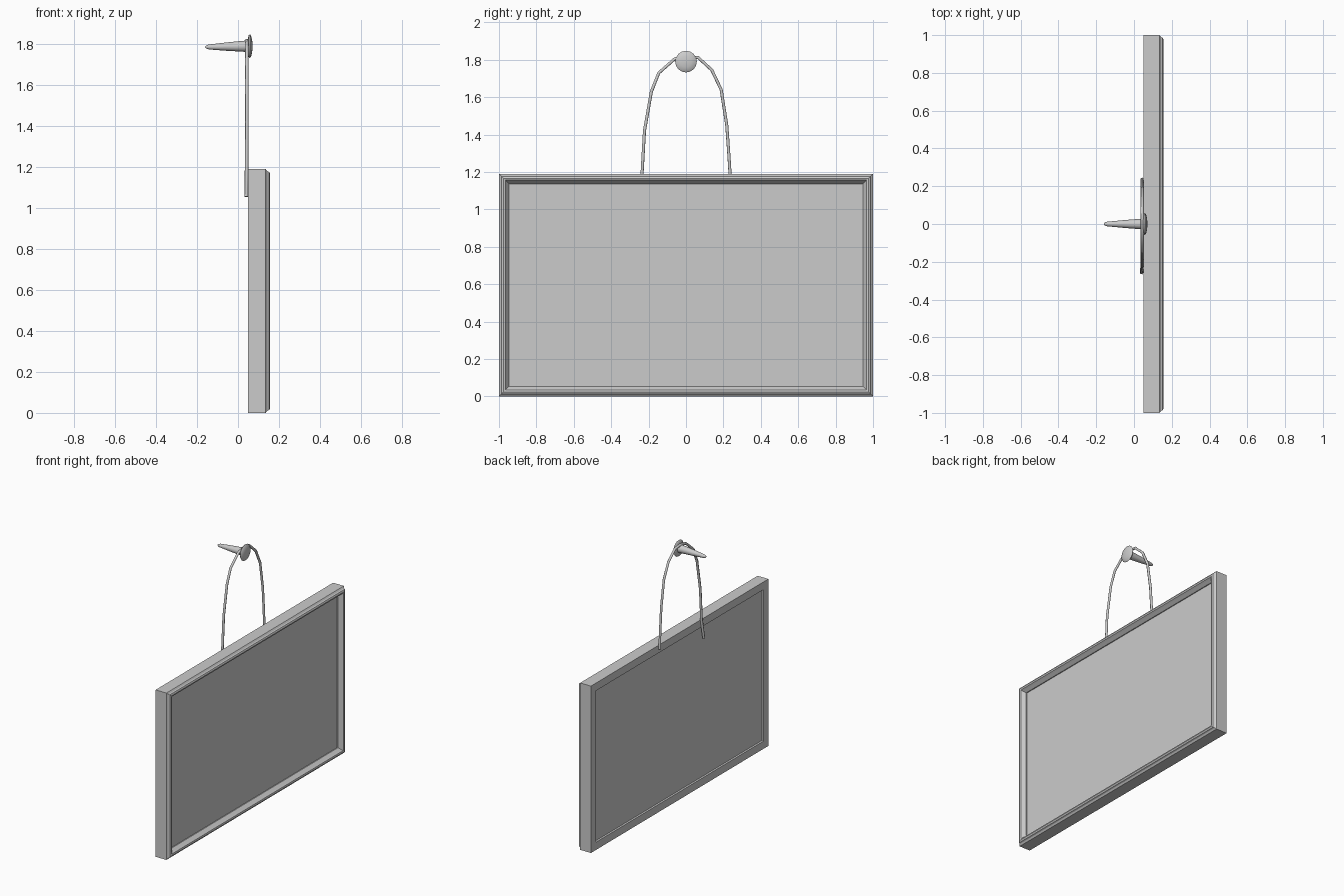
import bpy, bmesh, math
from mathutils import Vector

if "Cube" in bpy.data.objects:
    bpy.data.objects.remove(bpy.data.objects["Cube"])

WIDTH, HEIGHT = 2.0, 1.19


def finish(name, bm):
    bmesh.ops.recalc_face_normals(bm, faces=bm.faces)
    me = bpy.data.meshes.new(name)
    bm.to_mesh(me)
    bm.free()
    ob = bpy.data.objects.new(name, me)
    bpy.context.collection.objects.link(ob)
    return ob


def bridge(bm, a, b):
    n = len(a)
    for i in range(n):
        bm.faces.new((a[i], a[(i + 1) % n], b[(i + 1) % n], b[i]))


def rect(bm, inset, x):
    y, lo, hi = WIDTH / 2 - inset, inset, HEIGHT - inset
    return [bm.verts.new(c) for c in ((x, -y, lo), (x, y, lo), (x, y, hi), (x, -y, hi))]


# Mitred moulding: profile of (inset from outer edge, depth x)
profile = [(0.055, 0.05), (0.0, 0.05), (0.0, 0.135), (0.010, 0.143), (0.014, 0.152),
           (0.024, 0.157), (0.034, 0.154), (0.040, 0.145), (0.054, 0.126),
           (0.054, 0.118), (0.060, 0.065)]
bm = bmesh.new()
loops = [rect(bm, *p) for p in profile]
for a, b in zip(loops, loops[1:] + loops[:1]):
    bridge(bm, a, b)
finish("picture_frame", bm)

# Picture board held inside the moulding
bm = bmesh.new()
back, front = rect(bm, 0.052, 0.06), rect(bm, 0.052, 0.12)
bridge(bm, back, front)
bm.faces.new(back)
bm.faces.new(front)
finish("picture_panel", bm)

# Hanging wire looped over the nail
path = [(0.040, -0.258, 1.055), (0.042, -0.235, 1.19), (0.043, -0.222, 1.42),
        (0.043, -0.185, 1.63), (0.043, -0.145, 1.73), (0.043, -0.06, 1.805),
        (0.043, 0.0, 1.818), (0.043, 0.065, 1.812), (0.043, 0.138, 1.745),
        (0.043, 0.188, 1.64), (0.043, 0.218, 1.45), (0.043, 0.230, 1.28),
        (0.042, 0.237, 1.165)]
cu = bpy.data.curves.new("hanging_wire", 'CURVE')
cu.dimensions = '3D'
cu.bevel_depth = 0.009
cu.bevel_resolution = 1
cu.use_fill_caps = True
sp = cu.splines.new('POLY')
sp.points.add(len(path) - 1)
for p, c in zip(sp.points, path):
    p.co = (*c, 1)
wire = bpy.data.objects.new("hanging_wire", cu)
bpy.context.collection.objects.link(wire)


# Turned nail parts: (x, radius) profiles around a slightly tilted axis
def turned(name, prof, sides=16):
    bm = bmesh.new()
    rings = []
    for x, r in prof:
        z = 1.790 + 0.02 * (x - 0.05)
        rings.append([bm.verts.new(Vector((x, r * math.cos(t), z + r * math.sin(t))))
                      for t in (2 * math.pi * i / sides for i in range(sides))])
    for a, b in zip(rings, rings[1:]):
        bridge(bm, a, b)
    bm.faces.new(rings[0])
    bm.faces.new(rings[-1])
    ob = finish(name, bm)
    bpy.ops.object.select_all(action='DESELECT')
    ob.select_set(True)
    bpy.context.view_layer.objects.active = ob
    bpy.ops.object.shade_smooth_by_angle(angle=math.radians(40))


turned("nail_shaft", [(-0.160, 0.002), (-0.154, 0.008), (-0.142, 0.012),
                      (-0.06, 0.020), (0.055, 0.029)])
turned("nail_head", [(0.048, 0.035), (0.052, 0.053), (0.058, 0.058),
                     (0.064, 0.050), (0.069, 0.030), (0.071, 0.008)])
